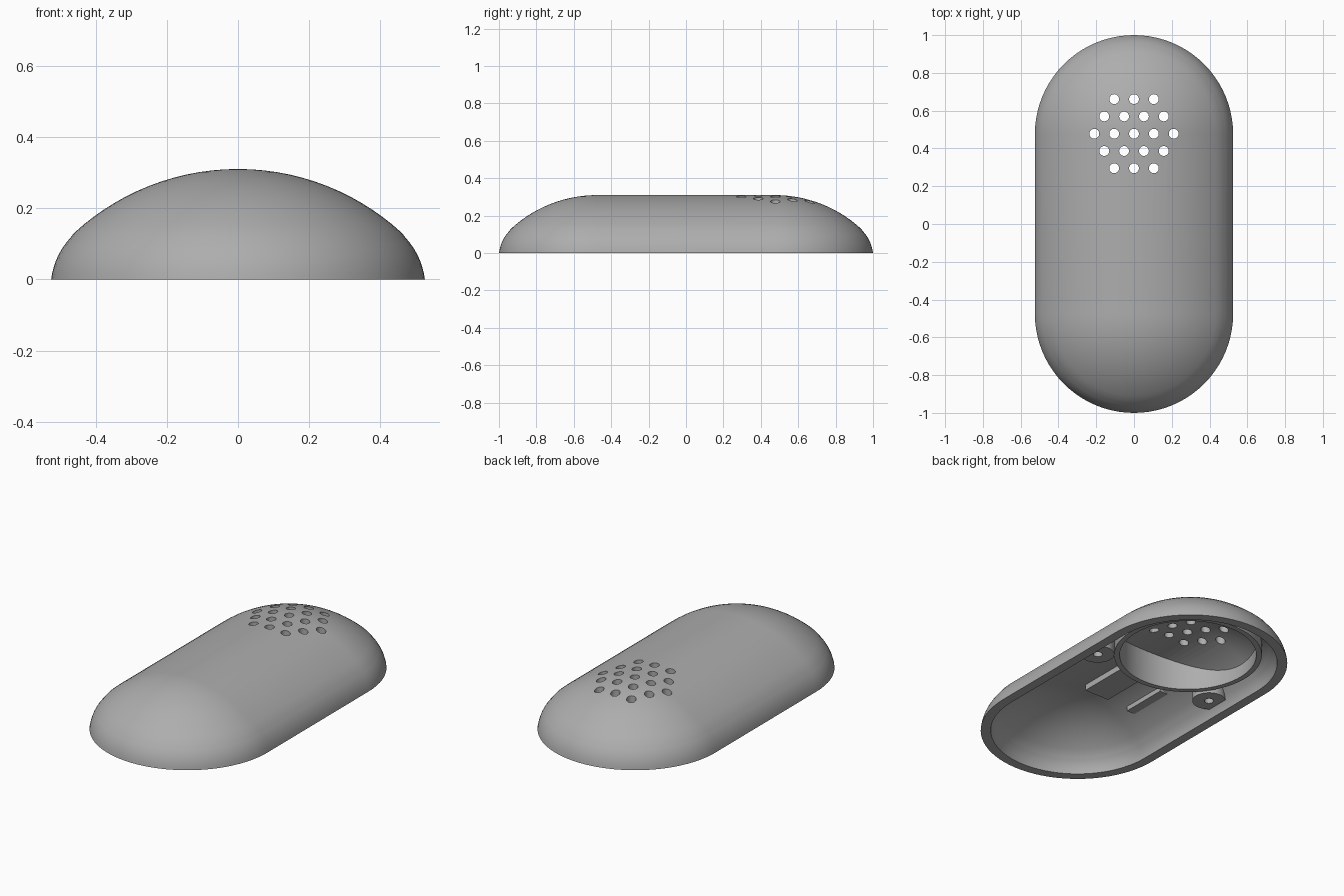
import bpy, bmesh, math
from mathutils import Matrix

if "Cube" in bpy.data.objects:
    bpy.data.objects.remove(bpy.data.objects["Cube"])

C = 0.475          # half length of the straight middle
HEIGHT = 0.31
WALL = 0.054

grey = bpy.data.materials.new("plain grey")
grey.diffuse_color = (0.42, 0.42, 0.42, 1)
grey.use_nodes = True
grey.node_tree.nodes["Principled BSDF"].inputs["Base Color"].default_value = grey.diffuse_color


def dome_profile(t):
    """Crown arc blending into a tighter side arc, moved inward by t."""
    bend = math.radians(42.6)
    pts = []
    for i in range(15):
        a = bend * i / 14
        r = 0.68 - t
        pts.append((r * math.sin(a), HEIGHT - 0.68 + r * math.cos(a)))
    r = 0.2085 - t
    end = math.acos(0.025 / r)
    for i in range(1, 9):
        a = bend + (end - bend) * i / 8
        pts.append((0.318 + r * math.sin(a), -0.025 + r * math.cos(a)))
    pts[-1] = (pts[-1][0], 0.0)
    return pts


def make_object(name, bm):
    bmesh.ops.recalc_face_normals(bm, faces=bm.faces)
    me = bpy.data.meshes.new(name)
    bm.to_mesh(me)
    bm.free()
    ob = bpy.data.objects.new(name, me)
    bpy.context.collection.objects.link(ob)
    me.materials.append(grey)
    return ob


def capsule_loft(name, profile, half=40):
    """Sweep a profile round a stadium-shaped outline."""
    bm = bmesh.new()
    rings = []
    for r, z in profile:
        ring = []
        for side in (1, -1):
            for i in range(half + 1):
                a = math.pi * i / half
                ring.append(bm.verts.new((side * r * math.cos(a),
                                          side * (r * math.sin(a) + C), z)))
        rings.append(ring)
    n = len(rings[0])
    for lo, hi in zip(rings, rings[1:]):
        for i in range(n):
            j = (i + 1) % n
            bm.faces.new((lo[i], lo[j], hi[j], hi[i]))
    bmesh.ops.remove_doubles(bm, verts=bm.verts, dist=1e-5)
    return make_object(name, bm)


def add_cylinder(bm, x, y, r, z0, z1, seg=32):
    bmesh.ops.create_cone(bm, cap_ends=True, segments=seg, radius1=r, radius2=r,
                          depth=z1 - z0,
                          matrix=Matrix.Translation((x, y, (z0 + z1) / 2)))


def cylinder(name, *args):
    bm = bmesh.new()
    add_cylinder(bm, *args)
    return make_object(name, bm)


def box(name, x0, x1, y0, y1, z0, z1):
    bm = bmesh.new()
    m = (Matrix.Translation(((x0 + x1) / 2, (y0 + y1) / 2, (z0 + z1) / 2))
         @ Matrix.Diagonal((x1 - x0, y1 - y0, z1 - z0, 1)))
    bmesh.ops.create_cube(bm, size=1, matrix=m)
    return make_object(name, bm)


def boolean(ob, cutter, op, remove=True):
    mod = ob.modifiers.new("cut", 'BOOLEAN')
    mod.operation = op
    mod.solver = 'EXACT'
    mod.object = cutter
    bpy.context.view_layer.objects.active = ob
    bpy.ops.object.modifier_apply(modifier=mod.name)
    if remove:
        bpy.data.objects.remove(cutter)


# Hollow shell, open underneath
shell = capsule_loft("shell", dome_profile(0) + dome_profile(WALL)[::-1])

# Hexagonal pattern of sound holes
bm = bmesh.new()
for row in range(-2, 3):
    count = 5 - abs(row)
    for k in range(count):
        add_cylinder(bm, (k - (count - 1) / 2) * 0.105, 0.478 + row * 0.0915,
                     0.026, 0.1, 0.5, 24)
boolean(shell, make_object("hole_cutter", bm), 'DIFFERENCE')

# Solid that trims the inner parts inside the wall thickness
trim = capsule_loft("trim", dome_profile(WALL * 0.6) + [(0, 0)])
parts = [shell]

# Speaker ring
ring = cylinder("speaker_ring", 0, 0.455, 0.40, 0.06, 0.4, 96)
boolean(ring, cylinder("ring_bore", 0, 0.455, 0.37, 0.0, 0.5, 96), 'DIFFERENCE')
parts.append(ring)

# Screw bosses with blind holes
for side, label in ((1, "right"), (-1, "left")):
    boss = cylinder("screw_boss_" + label, side * 0.393, 0.163, 0.09, 0.048, 0.4, 40)
    boolean(boss, cylinder("screw_bore", side * 0.393, 0.163, 0.025, 0.0, 0.13, 24),
            'DIFFERENCE')
    parts.append(boss)

# Flat pads under the roof
parts.append(box("centre_pad", -0.16, 0.0, -0.41, -0.10, 0.222, 0.4))
parts.append(box("side_pad", -0.42, -0.26, -0.37, -0.09, 0.172, 0.4))

for ob in parts[1:]:
    boolean(ob, trim, 'INTERSECT', remove=False)
bpy.data.objects.remove(trim)

for ob in parts:
    bpy.ops.object.select_all(action='DESELECT')
    ob.select_set(True)
    bpy.context.view_layer.objects.active = ob
    bpy.ops.object.shade_smooth_by_angle(angle=math.radians(30))
